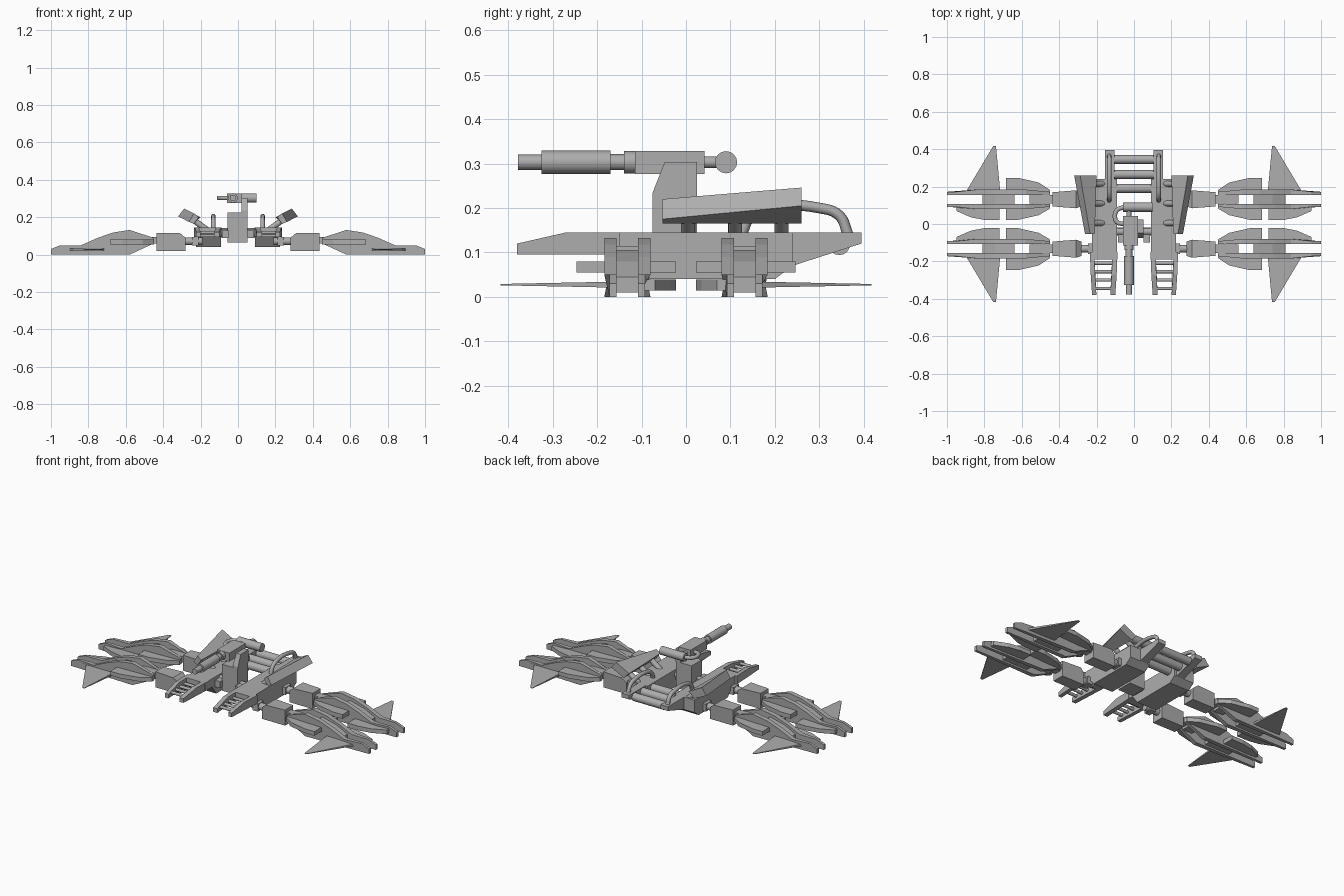
import bpy, bmesh
from mathutils import Vector

cube = bpy.data.objects.get("Cube")
if cube:
    bpy.data.objects.remove(cube, do_unlink=True)

grey = bpy.data.materials.new("hull_grey")
grey.use_nodes = True
grey.diffuse_color = (0.42, 0.42, 0.42, 1)
grey.node_tree.nodes["Principled BSDF"].inputs["Base Color"].default_value = (0.42, 0.42, 0.42, 1)


def finish(name, bm, mirror, smooth=False):
    bmesh.ops.recalc_face_normals(bm, faces=bm.faces)
    mesh = bpy.data.meshes.new(name)
    bm.to_mesh(mesh)
    bm.free()
    mesh.materials.append(grey)
    obj = bpy.data.objects.new(name, mesh)
    bpy.context.collection.objects.link(obj)
    if smooth:
        bpy.ops.object.select_all(action='DESELECT')
        obj.select_set(True)
        bpy.context.view_layer.objects.active = obj
        bpy.ops.object.shade_smooth_by_angle(angle=0.7)
    if mirror:
        mod = obj.modifiers.new("mirror", 'MIRROR')
        mod.use_axis = ('x' in mirror, 'y' in mirror, False)
        mod.use_mirror_merge = False
    return obj


def loft(name, ring_a, ring_b, mirror=""):
    """Solid between two matching rings of 3D points."""
    bm = bmesh.new()
    a = [bm.verts.new(p) for p in ring_a]
    b = [bm.verts.new(p) for p in ring_b]
    bm.faces.new(a)
    bm.faces.new(b[::-1])
    n = len(a)
    for i in range(n):
        j = (i + 1) % n
        bm.faces.new((a[i], a[j], b[j], b[i]))
    return finish(name, bm, mirror)


def prism(name, pts, axis, lo, hi, mirror=""):
    """Extrude a 2D outline along one axis."""
    def place(p, d):
        return {'x': (d, p[0], p[1]), 'y': (p[0], d, p[1]), 'z': (p[0], p[1], d)}[axis]
    return loft(name, [place(p, lo) for p in pts], [place(p, hi) for p in pts], mirror)


def box(name, x, y, z, mirror=""):
    return prism(name, [(x[0], y[0]), (x[1], y[0]), (x[1], y[1]), (x[0], y[1])], 'z', *z, mirror)


def rod(name, start, end, radius, mirror="", sides=16):
    bm = bmesh.new()
    start, end = Vector(start), Vector(end)
    bmesh.ops.create_cone(bm, cap_ends=True, segments=sides, radius1=radius,
                          radius2=radius, depth=(end - start).length)
    turn = (end - start).to_track_quat('Z', 'Y').to_matrix().to_4x4()
    turn.translation = (start + end) / 2
    bm.transform(turn)
    return finish(name, bm, mirror, True)


def pipe(name, points, radius, mirror=""):
    curve = bpy.data.curves.new(name, 'CURVE')
    curve.dimensions = '3D'
    curve.bevel_depth = radius
    curve.bevel_resolution = 2
    curve.resolution_u = 6
    curve.use_fill_caps = True
    spline = curve.splines.new('BEZIER')
    spline.bezier_points.add(len(points) - 1)
    for bp, p in zip(spline.bezier_points, points):
        bp.co = p
        bp.handle_left_type = bp.handle_right_type = 'AUTO'
    curve.materials.append(grey)
    obj = bpy.data.objects.new(name, curve)
    bpy.context.collection.objects.link(obj)
    if mirror:
        mod = obj.modifiers.new("mirror", 'MIRROR')
        mod.use_mirror_merge = False


# Twin hulls with rear beams
prism("side_hull", [(-0.19, 0.145), (0.24, 0.145), (0.24, 0.07), (0.2, 0.04),
                    (-0.08, 0.04), (-0.12, 0.095), (-0.19, 0.095)], 'x', 0.09, 0.225, "x")
prism("rear_beam", [(0.2, 0.145), (0.395, 0.145), (0.395, 0.12), (0.24, 0.07), (0.2, 0.07)],
      'x', 0.105, 0.155, "x")

# Front forks with ladder rungs
fork = [(-0.15, 0.095), (-0.15, 0.145), (-0.27, 0.145), (-0.38, 0.12), (-0.38, 0.095)]
for name, inner, outer, lean in (("outer_fork", 0.213, 0.236, -0.012),
                                 ("inner_fork", 0.088, 0.115, 0.012)):
    def ring(x):
        return [(x + lean * max(0, (-0.2 - y) / 0.18), y, z) for y, z in fork]
    loft(name, ring(inner), ring(outer), "x")
for i in range(4):
    y = -0.21 - i * 0.045
    rod("ladder_rung", (0.1, y, 0.118), (0.222, y, 0.118), 0.009, "x", 10)

# Cross members between hulls
for y in (0.19, 0.265, 0.345):
    rod("cross_cylinder", (-0.105, y, 0.118), (0.105, y, 0.118), 0.024)
rod("front_axle", (-0.1, -0.04, 0.115), (0.1, -0.04, 0.115), 0.022)
box("axle_collar", (0.05, 0.085), (-0.1, -0.02), (0.09, 0.13), "x")

# Turret tower
box("turret_base", (-0.055, 0.05), (-0.075, 0.025), (0.065, 0.225))
prism("turret_arm", [(-0.075, 0.225), (-0.075, 0.235), (-0.048, 0.303), (0.025, 0.303),
                     (0.025, 0.225)], 'x', 0.018, 0.052)

# Gun along the front axis
box("gun_housing", (-0.06, 0.022), (-0.115, 0.042), (0.277, 0.328))
for name, y0, y1, r in (("muzzle", -0.378, -0.32, 0.017), ("barrel_sleeve", -0.325, -0.17, 0.026),
                        ("barrel_neck", -0.175, -0.135, 0.018), ("barrel_collar", -0.14, -0.11, 0.025),
                        ("breech_rod", 0.04, 0.09, 0.013)):
    rod(name, (-0.027, y0, 0.303), (-0.027, y1, 0.303), r)
rod("breech_drum", (-0.06, 0.09, 0.303), (0.1, 0.09, 0.303), 0.025)
pipe("feed_hose", [(-0.055, 0.09, 0.303), (-0.09, 0.075, 0.303), (-0.102, 0.04, 0.303),
                   (-0.09, 0.01, 0.303), (-0.055, 0.0, 0.303)], 0.012)

# Tilted side pods, struts and rear pipes
loft("side_pod",
     [(0.32, 0.26, 0.205), (0.288, 0.26, 0.246), (0.2, 0.26, 0.2), (0.235, 0.26, 0.165)],
     [(0.262, -0.053, 0.175), (0.235, -0.053, 0.22), (0.21, -0.053, 0.2), (0.235, -0.053, 0.165)], "x")
for y in (0.005, 0.11, 0.215):
    rod("pod_strut", (0.24, y, 0.187), (0.165, y, 0.132), 0.016, "x", 12)
pipe("exhaust_pipe", [(0.132, 0.125, 0.14), (0.132, 0.145, 0.18), (0.132, 0.185, 0.2), (0.132, 0.3, 0.2),
                      (0.132, 0.345, 0.183), (0.132, 0.365, 0.14)], 0.012, "x")

# Legs: one corner, mirrored to all four
mid = 0.132
rod("hip_axle", (0.19, mid, 0.072), (0.3, mid, 0.072), 0.021, "xy")
box("hip_bracket", (0.21, 0.245), (mid - 0.028, mid + 0.028), (0.05, 0.095), "xy")
hip = [(0.28, 0.02), (0.28, 0.09), (0.31, 0.115), (0.435, 0.115), (0.435, 0.02)]


def hip_ring(side):
    return [(x, mid + side * (0.048 if 0.3 < x < 0.4 else 0.038), z) for x, z in hip]


loft("hip_block", hip_ring(-1), hip_ring(1), "xy")
box("knee_link", (0.42, 0.56), (mid - 0.022, mid + 0.022), (0.06, 0.095), "xy")

# Forked foot with two side plates
foot = [(1, 0), (1, 0.03), (0.95, 0.05), (0.84, 0.05), (0.75, 0.09), (0.67, 0.118),
        (0.58, 0.132), (0.45, 0.09), (0.45, 0.06), (0.58, 0)]
for side in (-1, 1):
    def plate(offset, flare):
        return [(x, mid + side * (offset - (flare if x > 0.9 or x < 0.5 else 0)), z) for x, z in foot]
    loft("foot_plate", plate(0.024, 0), plate(0.052, 0.012), "xy")
prism("foot_core", [(0.81, 0.01), (0.81, 0.045), (0.74, 0.08), (0.64, 0.105), (0.64, 0.01)],
      'y', mid - 0.026, mid + 0.026, "xy")
box("shin_core", (0.48, 0.545), (mid - 0.026, mid + 0.026), (0.045, 0.095), "xy")

# Skirt plates, inner toe guard and pointed fin
for side, reach in ((1, 0.115), (-1, 0.11)):
    outline = [(0.685, 0.03), (0.685, reach), (0.62, reach), (0.51, reach - 0.025), (0.45, 0.05), (0.45, 0.03)]
    prism("skirt_plate", [(x, mid + side * d) for x, d in outline], 'z', 0.055, 0.08, "xy")
prism("toe_guard", [(0.72, 0.095), (0.72, 0.022), (0.8, 0.022), (0.87, 0.035), (0.95, 0.07), (0.95, 0.095)],
      'z', 0.014, 0.039, "xy")
loft("pointed_fin",
     [(0.9, 0.17, 0.021), (0.715, 0.17, 0.021), (0.715, 0.17, 0.034), (0.9, 0.17, 0.034)],
     [(0.752, 0.418, 0.026), (0.738, 0.418, 0.026), (0.738, 0.418, 0.029), (0.752, 0.418, 0.029)], "xy")
